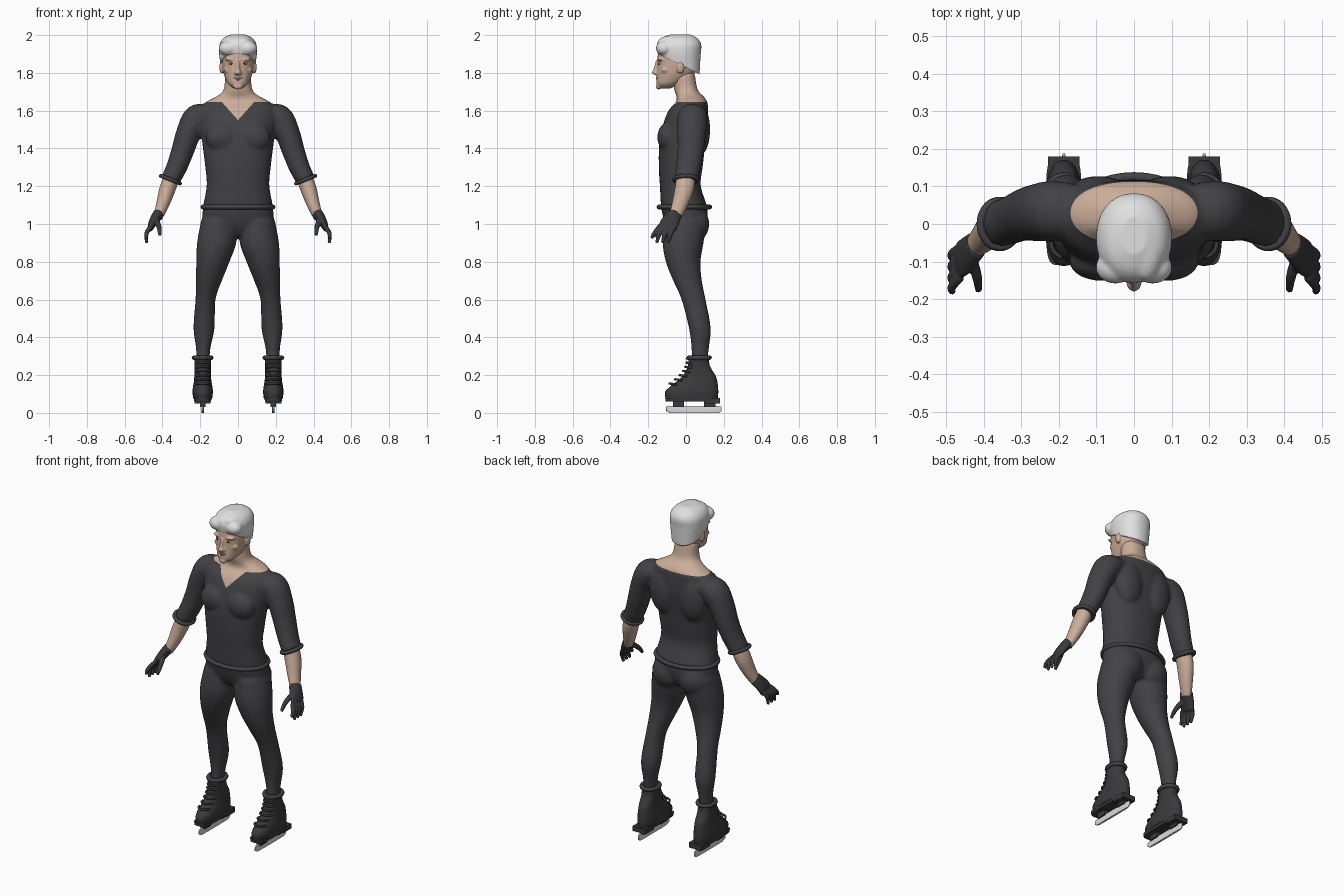
import bpy, bmesh
from math import sin, cos, pi, copysign
from mathutils import Vector, Matrix

cube = bpy.data.objects.get("Cube")
if cube:
    bpy.data.objects.remove(cube)


def material(name, r, g, b):
    m = bpy.data.materials.new(name)
    m.use_nodes = True
    m.diffuse_color = (r, g, b, 1)
    bsdf = next(n for n in m.node_tree.nodes if n.type == 'BSDF_PRINCIPLED')
    bsdf.inputs["Base Color"].default_value = (r, g, b, 1)
    return m


CLOTH = material("charcoal cloth", .055, .055, .06)
LEATHER = material("dark leather", .042, .042, .045)
SKIN = material("skin", .6, .42, .32)
LIPS = material("lip tone", .42, .24, .19)
HAIR = material("pale grey hair", .75, .75, .75)
STEEL = material("light steel", .72, .72, .7)
DARK = material("eye dark", .03, .025, .02)
EYE = material("eye white", .7, .7, .68)


def smooth_keys(keys, sub):
    """Catmull-Rom interpolation of key tuples."""
    out = []
    for i in range(len(keys) - 1):
        a, b, c, d = (keys[max(0, min(len(keys) - 1, i + k))] for k in (-1, 0, 1, 2))
        for j in range(sub):
            t = j / sub
            out.append([.5 * (2 * q + (r - p) * t + (2 * p - 5 * q + 4 * r - s) * t * t
                              + (3 * q - p - 3 * r + s) * t ** 3)
                        for p, q, r, s in zip(a, b, c, d)])
    return out + [list(keys[-1])]


def loft(bm, keys, side=1, flat=True, n=32, e=2.0, sub=4):
    """Skin elliptical sections; a key is x, y, z, half width, half depth."""
    ks = smooth_keys(keys, sub)
    rings = []
    for i, (x, y, z, rx, ry) in enumerate(ks):
        u, v = Vector((1, 0, 0)), Vector((0, 1, 0))
        if not flat:
            t = Vector(ks[min(i + 1, len(ks) - 1)][:3]) - Vector(ks[max(i - 1, 0)][:3])
            t.normalize()
            v = (v - t * v.dot(t)).normalized()
            u = v.cross(t)
        ring = []
        for k in range(n):
            c, s = cos(2 * pi * k / n), sin(2 * pi * k / n)
            p = Vector((x, y, z)) + u * rx * copysign(abs(c) ** (2 / e), c) \
                + v * ry * copysign(abs(s) ** (2 / e), s)
            ring.append(bm.verts.new((p.x * side, p.y, p.z)))
        rings.append(ring)
    for a, b in zip(rings, rings[1:]):
        for k in range(n):
            bm.faces.new((a[k], a[(k + 1) % n], b[(k + 1) % n], b[k]))
    bm.faces.new(rings[0])
    bm.faces.new(rings[-1])


def ball(bm, centre, radii):
    bmesh.ops.create_uvsphere(bm, u_segments=24, v_segments=14, radius=1,
                              matrix=Matrix.Translation(centre) @ Matrix.Diagonal((*radii, 1)))


def box(bm, centre, size):
    bmesh.ops.create_cube(bm, size=1, matrix=Matrix.Translation(centre) @ Matrix.Diagonal((*size, 1)))


def finish(name, bm, mat, voxel=0, passes=4):
    """Turn a bmesh into a shaded object, optionally fused into one skin."""
    bmesh.ops.recalc_face_normals(bm, faces=bm.faces)
    me = bpy.data.meshes.new(name)
    bm.to_mesh(me)
    bm.free()
    ob = bpy.data.objects.new(name, me)
    bpy.context.collection.objects.link(ob)
    if voxel:
        r = ob.modifiers.new("fuse", 'REMESH')
        r.mode, r.voxel_size = 'VOXEL', voxel
        s = ob.modifiers.new("soften", 'SMOOTH')
        s.factor, s.iterations = .5, passes
        ev = ob.evaluated_get(bpy.context.evaluated_depsgraph_get())
        fused = bpy.data.meshes.new_from_object(ev)
        ob.modifiers.clear()
        ob.data = fused
        fused.name = name
    ob.data.materials.clear()
    ob.data.materials.append(mat)
    bpy.ops.object.select_all(action='DESELECT')
    ob.select_set(True)
    bpy.context.view_layer.objects.active = ob
    bpy.ops.object.shade_smooth_by_angle(angle=.8)
    return ob


def tube(name, points, r, mat, closed=False):
    cu = bpy.data.curves.new(name, 'CURVE')
    cu.dimensions, cu.bevel_depth, cu.bevel_resolution = '3D', r, 2
    cu.use_fill_caps = True
    sp = cu.splines.new('POLY')
    sp.points.add(len(points) - 1)
    for p, co in zip(sp.points, points):
        p.co = (*co, 1)
    sp.use_cyclic_u = closed
    ob = bpy.data.objects.new(name, cu)
    bpy.context.collection.objects.link(ob)
    me = bpy.data.meshes.new_from_object(ob.evaluated_get(bpy.context.evaluated_depsgraph_get()))
    bpy.data.objects.remove(ob)
    bm = bmesh.new()
    bm.from_mesh(me)
    return finish(name, bm, mat)


def hoop(name, centre, rx, ry, r, mat, slope=0):
    x, y, z = centre
    tube(name, [(x + rx * cos(a), y + ry * sin(a), z + slope * rx * cos(a))
                for a in (2 * pi * k / 40 for k in range(40))], r, mat, True)


# Clothed body: torso, neck, sleeves and legs fused into one skin
bm = bmesh.new()
loft(bm, [(0, 0, .94, .09, .07), (0, 0, .99, .18, .105), (0, -.008, 1.08, .186, .122),
          (0, -.03, 1.2, .166, .108), (0, -.028, 1.3, .173, .116), (0, -.02, 1.42, .188, .122),
          (0, -.003, 1.52, .2, .12), (0, .012, 1.6, .205, .105), (0, .03, 1.645, .17, .083),
          (0, .022, 1.675, .115, .072), (0, 0, 1.71, .076, .062), (0, -.012, 1.8, .068, .058)],
     e=2.25, n=48)
for s in (-1, 1):
    ball(bm, (s * .085, -.1, 1.46), (.088, .052, .075))
    ball(bm, (s * .095, .07, 1.5), (.09, .058, .14))
    ball(bm, (s * .085, .055, 1.0), (.09, .068, .09))
    loft(bm, [(.15, .035, 1.58, .05, .07), (.215, .035, 1.56, .075, .08), (.262, .03, 1.48, .066, .076),
              (.292, .025, 1.39, .06, .07), (.325, .012, 1.3, .055, .065), (.36, 0, 1.23, .05, .062)],
         s, flat=False)
    loft(bm, [(.1, 0, 1.02, .095, .11), (.113, -.015, .9, .104, .108), (.133, -.015, .8, .088, .092),
              (.154, .008, .7, .069, .076), (.172, .04, .6, .053, .064), (.18, .073, .45, .056, .058),
              (.184, .075, .34, .038, .046), (.187, .07, .26, .035, .043)], s)
body = finish("clothed_body", bm, CLOTH, .01)

# Cut the neckline and colour everything above it as skin
bm = bmesh.new()
bm.from_mesh(body.data)
for co, no in (((0, 0, 1.645), (0, 0, 1)), ((0, 0, 1.55), (1, 0, -.9)), ((0, 0, 1.55), (-1, 0, -.9))):
    bmesh.ops.bisect_plane(bm, geom=bm.verts[:] + bm.edges[:] + bm.faces[:], plane_co=co, plane_no=no)
for f in bm.faces:
    c = f.calc_center_median()
    if c.z > 1.645 or (c.y < 0 and c.z > 1.55 + abs(c.x) / .9):
        f.material_index = 1
bm.to_mesh(body.data)
bm.free()
body.data.materials.append(SKIN)

hoop("shirt_hem", (0, -.009, 1.09), .185, .134, .013, CLOTH)

# Head with nose, brow, lips and ears
bm = bmesh.new()
loft(bm, [(0, -.11, 1.718, .025, .028), (0, -.095, 1.74, .052, .06), (0, -.07, 1.77, .067, .086),
          (0, -.053, 1.8, .077, .101), (0, -.042, 1.85, .084, .11), (0, -.037, 1.9, .086, .112),
          (0, -.037, 1.95, .078, .1), (0, -.037, 1.985, .04, .05)], e=2.2)
loft(bm, [(0, -.14, 1.783, .016, .012), (0, -.157, 1.798, .021, .023), (0, -.152, 1.82, .012, .021),
          (0, -.145, 1.865, .01, .015)], n=16)
ball(bm, (0, -.145, 1.728), (.024, .014, .016))
for s in (-1, 1):
    ball(bm, (s * .035, -.132, 1.871), (.034, .02, .009))
    ball(bm, (s * .048, -.11, 1.815), (.028, .022, .018))
    ball(bm, (s * .087, -.03, 1.83), (.012, .021, .034))
finish("head", bm, SKIN, .005, 3)

for s, side in ((1, "left"), (-1, "right")):
    bm = bmesh.new()
    ball(bm, (s * .035, -.138, 1.849), (.015, .009, .006))
    finish(side + "_eye", bm, EYE)
    bm = bmesh.new()
    ball(bm, (s * .035, -.144, 1.849), (.006, .004, .006))
    finish(side + "_iris", bm, DARK)
bm = bmesh.new()
ball(bm, (0, -.149, 1.773), (.025, .009, .005))
ball(bm, (0, -.149, 1.764), (.02, .009, .005))
finish("lips", bm, LIPS)

# Swept hair, trimmed from the brow down to the nape
bm = bmesh.new()
loft(bm, [(0, -.01, 1.75, .074, .076), (0, -.02, 1.8, .085, .092), (0, -.028, 1.85, .093, .103),
          (0, -.036, 1.9, .1, .114), (0, -.037, 1.95, .098, .118), (0, -.035, 1.985, .076, .094),
          (0, -.03, 2.004, .035, .05)], e=2.2)
for s in (-1, 1):
    ball(bm, (s * .05, -.115, 1.93), (.052, .044, .04))
ball(bm, (.03, -.05, 1.965), (.05, .1, .036))
hair = finish("hair", bm, HAIR, .006, 4)
bm = bmesh.new()
bm.from_mesh(hair.data)
cut = bmesh.ops.bisect_plane(bm, geom=bm.verts[:] + bm.edges[:] + bm.faces[:], clear_inner=True,
                             plane_co=(0, -.16, 1.908), plane_no=(0, .5, 1))
bmesh.ops.holes_fill(bm, edges=[g for g in cut["geom_cut"] if isinstance(g, bmesh.types.BMEdge)])
bm.to_mesh(hair.data)
bm.free()

for s, side in ((1, "left"), (-1, "right")):
    # Cuff, forearm and glove
    hoop(side + "_sleeve_cuff", (s * .358, 0, 1.235), .05, .062, .011, CLOTH, -s * .4 * -1)
    bm = bmesh.new()
    loft(bm, [(.35, 0, 1.25, .042, .05), (.375, -.01, 1.18, .042, .05), (.4, -.035, 1.1, .034, .041),
              (.425, -.06, 1.035, .025, .031)], s, flat=False)
    finish(side + "_forearm", bm, SKIN)
    bm = bmesh.new()
    loft(bm, [(.42, -.055, 1.055, .03, .037), (.44, -.075, 1.025, .026, .045),
              (.457, -.092, .995, .02, .05), (.465, -.1, .97, .013, .045)], s, flat=False, n=20)
    for base, mid, tip in ((-.14, -.168, -.182), (-.113, -.14, -.155), (-.088, -.11, -.125), (-.063, -.08, -.095)):
        low = .925 if base < -.12 else .9
        loft(bm, [(.462, base, .985, .013, .013), (.485, mid, .95, .012, .012),
                  (.483, tip, low, .009, .009)], s, flat=False, n=10)
    loft(bm, [(.435, -.085, 1.025, .016, .016), (.418, -.14, .985, .014, .014),
              (.414, -.178, .94, .009, .009)], s, flat=False, n=10)
    finish(side + "_glove", bm, LEATHER, .005, 2)

    # Skate boot with trouser hem, laces, sole and blade
    x = s * .187
    hoop(side + "_trouser_hem", (x, .07, .292), .046, .055, .012, CLOTH)
    bm = bmesh.new()
    loft(bm, [(.187, .03, .075, .05, .138), (.187, .03, .11, .054, .141), (.187, .043, .14, .051, .126),
              (.187, .06, .17, .046, .105), (.187, .071, .2, .044, .084), (.187, .068, .25, .043, .058),
              (.187, .067, .3, .045, .055)], s, e=2.3)
    finish(side + "_boot", bm, LEATHER)
    for i in range(7):
        z = .15 + i * .022
        y = -.078 + .092 * (1 - (1 - i / 6) ** 2.2)
        tube(f"{side}_lace_{i + 1}", [(x + .034 * cos(a), y + .03 - .04 * sin(a), z + .006 * sin(a))
                                      for a in (pi * k / 10 for k in range(11))], .006, LEATHER)
    bm = bmesh.new()
    loft(bm, [(.187, .035, .06, .044, .143), (.187, .035, .078, .047, .145)], s, e=5, sub=1)
    box(bm, (x, .14, .064), (.085, .08, .03))
    for y in (-.04, .125):
        box(bm, (x, y, .046), (.03, .06, .03))
    finish(side + "_sole", bm, LEATHER)
    bm = bmesh.new()
    loft(bm, [(.187, .045, 0, .006, .13), (.187, .042, .01, .007, .147), (.187, .042, .03, .007, .147),
              (.187, .042, .037, .006, .14)], s, e=4, sub=1)
    finish(side + "_blade", bm, STEEL)
